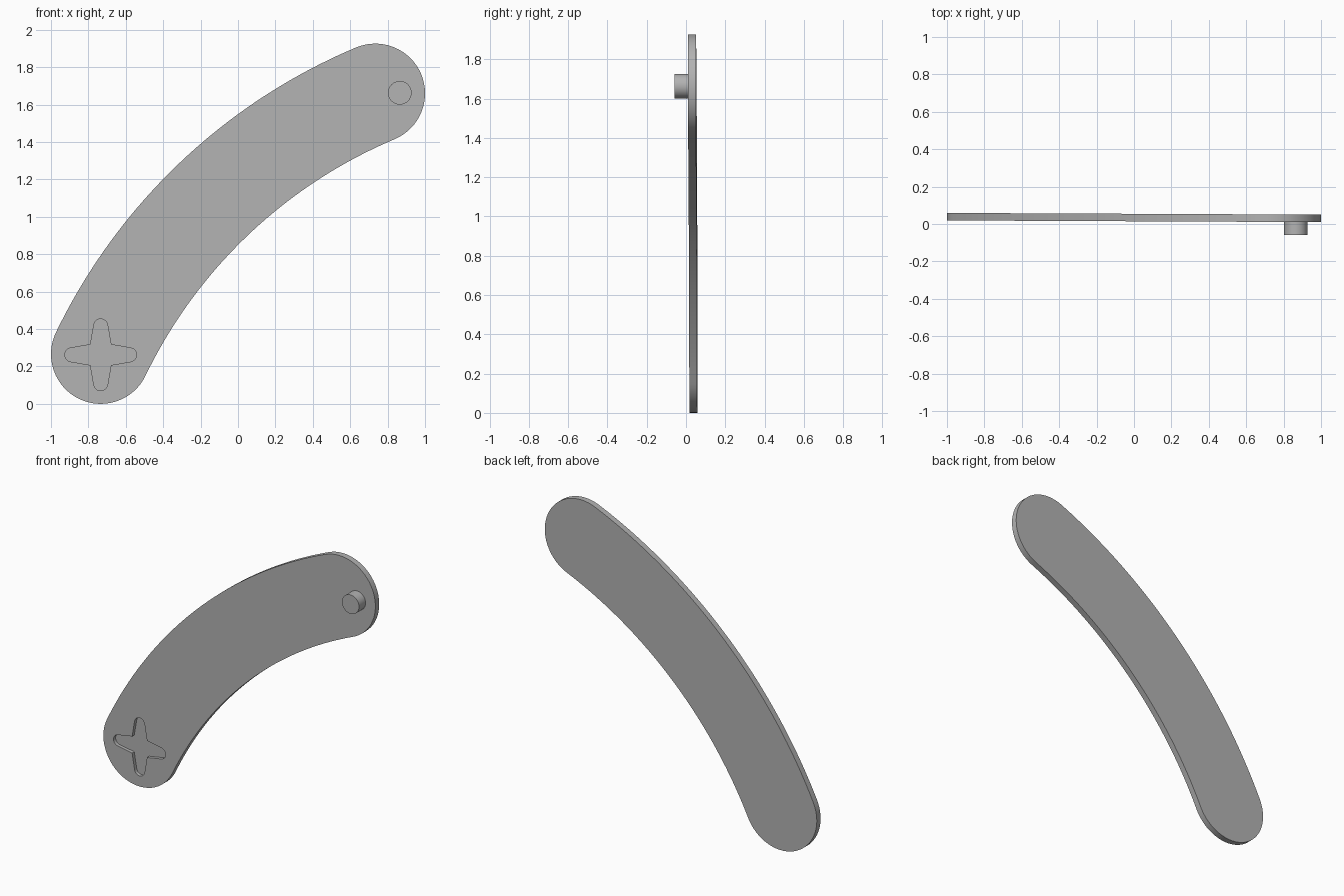
import bpy, bmesh
from math import sin, cos, pi, radians, hypot, atan2

if "Cube" in bpy.data.objects:
    bpy.data.objects.remove(bpy.data.objects["Cube"])

grey = bpy.data.materials.new("grey")
grey.diffuse_color = (0.45, 0.45, 0.45, 1)
grey.use_nodes = True
grey.node_tree.nodes["Principled BSDF"].inputs["Base Color"].default_value = grey.diffuse_color

TILT = -0.0045  # the arm leans slightly across its width


def prism(name, outline, y0, y1):
    """Extrude an x-z outline from y0 (front) to y1 (back)."""
    bm = bmesh.new()
    front = [bm.verts.new((x, y0 + TILT * x, z)) for x, z in outline]
    back = [bm.verts.new((x, y1 + TILT * x, z)) for x, z in outline]
    bm.faces.new(front)
    bm.faces.new(back[::-1])
    n = len(outline)
    for i in range(n):
        j = (i + 1) % n
        bm.faces.new((front[i], back[i], back[j], front[j]))
    bmesh.ops.recalc_face_normals(bm, faces=bm.faces[:])
    mesh = bpy.data.meshes.new(name)
    bm.to_mesh(mesh)
    bm.free()
    mesh.materials.append(grey)
    ob = bpy.data.objects.new(name, mesh)
    bpy.context.collection.objects.link(ob)
    return ob


def arc(cx, cz, r, a0, a1, n):
    return [(cx + r * cos(a0 + (a1 - a0) * i / n),
             cz + r * sin(a0 + (a1 - a0) * i / n)) for i in range(n + 1)]


# Arm outline: a curved band with round ends
R_END = 0.266
low, high = (-0.734, 0.266), (0.734, 1.66)
dx, dz = high[0] - low[0], high[1] - low[1]
half = radians(20.7)
r_mid = hypot(dx, dz) / 2 / sin(half)
normal = atan2(dz, dx) + pi / 2
drop = r_mid * cos(half)
cx = (low[0] + high[0]) / 2 - drop * cos(normal)
cz = (low[1] + high[1]) / 2 - drop * sin(normal)
a_low, a_high = normal + half, normal - half
outline = arc(cx, cz, r_mid + R_END, a_low, a_high, 40)
outline += arc(*high, R_END, a_high, a_high - pi, 32)[1:]
outline += arc(cx, cz, r_mid - R_END, a_high, a_low, 40)[1:]
outline += arc(*low, R_END, a_low + pi, a_low, 32)[1:-1]
arm = prism("curved_arm", outline, 0.0145, 0.0545)

# Four-pointed horn socket cut into the front of the low end
socket = []
for k in range(4):
    t = k * pi / 2
    arm_pts = [(0.055, -0.055)] + arc(0.155, 0, 0.037, -radians(80), radians(80), 12)
    socket += [(low[0] + u * cos(t) - v * sin(t),
                0.262 + u * sin(t) + v * cos(t)) for u, v in arm_pts]
cutter = prism("socket_cutter", socket, -0.03, 0.037)
cutter.hide_render = True
cut = arm.modifiers.new("socket", 'BOOLEAN')
cut.operation = 'DIFFERENCE'
cut.solver = 'EXACT'
cut.object = cutter
bpy.context.view_layer.objects.active = arm
arm.select_set(True)
bpy.ops.object.modifier_apply(modifier=cut.name)
bpy.data.objects.remove(cutter)

# Round pin on the front of the high end
pin = prism("pin", arc(0.865, 1.663, 0.063, 0, 2 * pi, 40)[:-1], -0.054, 0.02)

# Smooth curved walls, sharp rims
pin.select_set(True)
bpy.ops.object.shade_smooth_by_angle(angle=radians(30))
